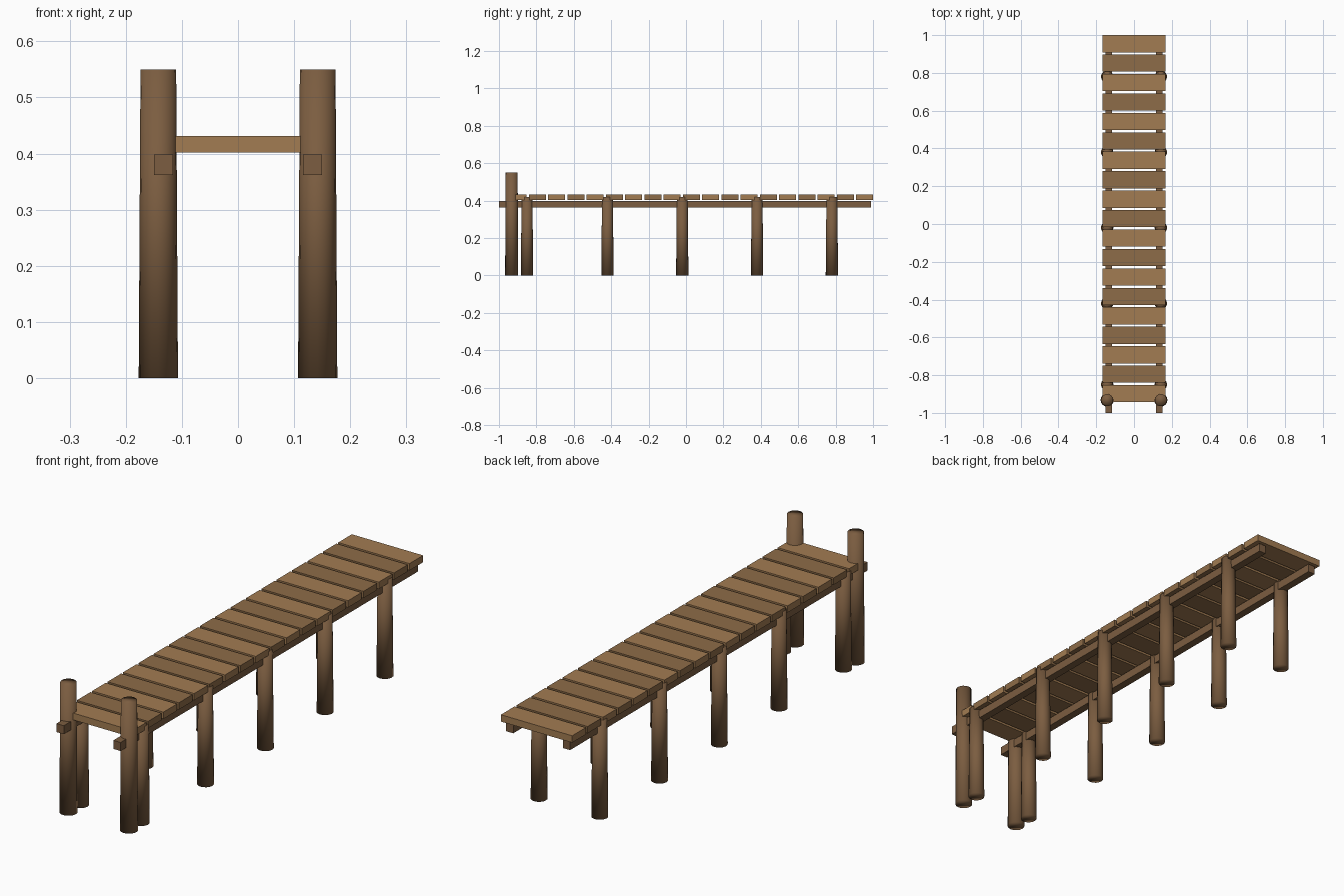
import bpy

if "Cube" in bpy.data.objects:
    bpy.data.objects.remove(bpy.data.objects["Cube"])


def material(name, rgb):
    m = bpy.data.materials.new(name)
    m.diffuse_color = (*rgb, 1)
    m.use_nodes = True
    m.node_tree.nodes["Principled BSDF"].inputs["Base Color"].default_value = m.diffuse_color
    return m


light_wood = material("light_wood", (0.36, 0.20, 0.085))
mid_wood = material("mid_wood", (0.27, 0.15, 0.065))
dark_wood = material("dark_wood", (0.20, 0.11, 0.052))


def box(name, lo, hi, mat):
    centre = [(a + b) / 2 for a, b in zip(lo, hi)]
    bpy.ops.mesh.primitive_cube_add(size=1, location=centre)
    ob = bpy.context.object
    ob.name = name
    ob.scale = [b - a for a, b in zip(lo, hi)]
    bpy.ops.object.transform_apply(location=False, rotation=False, scale=True)
    ob.data.materials.append(mat)


def post(name, x, y, height, r_bottom, r_top):
    bpy.ops.mesh.primitive_cone_add(vertices=16, radius1=r_bottom, radius2=r_top,
                                    depth=height, location=(x, y, height / 2))
    ob = bpy.context.object
    ob.name = name
    ob.data.materials.append(dark_wood)
    bpy.ops.object.shade_smooth()


# Deck planks in alternating tones
PLANKS, PITCH, WIDTH = 19, 0.1029, 0.091
for i in range(PLANKS):
    back = 1.0 - i * PITCH
    box(f"deck_plank_{i + 1}", (-0.167, back - WIDTH, 0.402), (0.167, back, 0.431),
        mid_wood if i % 2 else light_wood)

for label, s in (("left", -1), ("right", 1)):
    # Long beam under the planks
    x = s * 0.133
    box(f"{label}_beam", (x - 0.017, -1.0, 0.362), (x + 0.017, 0.99, 0.398), dark_wood)
    # Tall mooring post at the front end
    post(f"{label}_mooring_post", s * 0.142, -0.932, 0.55, 0.035, 0.0318)
    # Support piles
    for i, y in enumerate((-0.85, -0.42, -0.02, 0.38, 0.78)):
        post(f"{label}_pile_{i + 1}", s * 0.142, y, 0.418, 0.033, 0.029)
